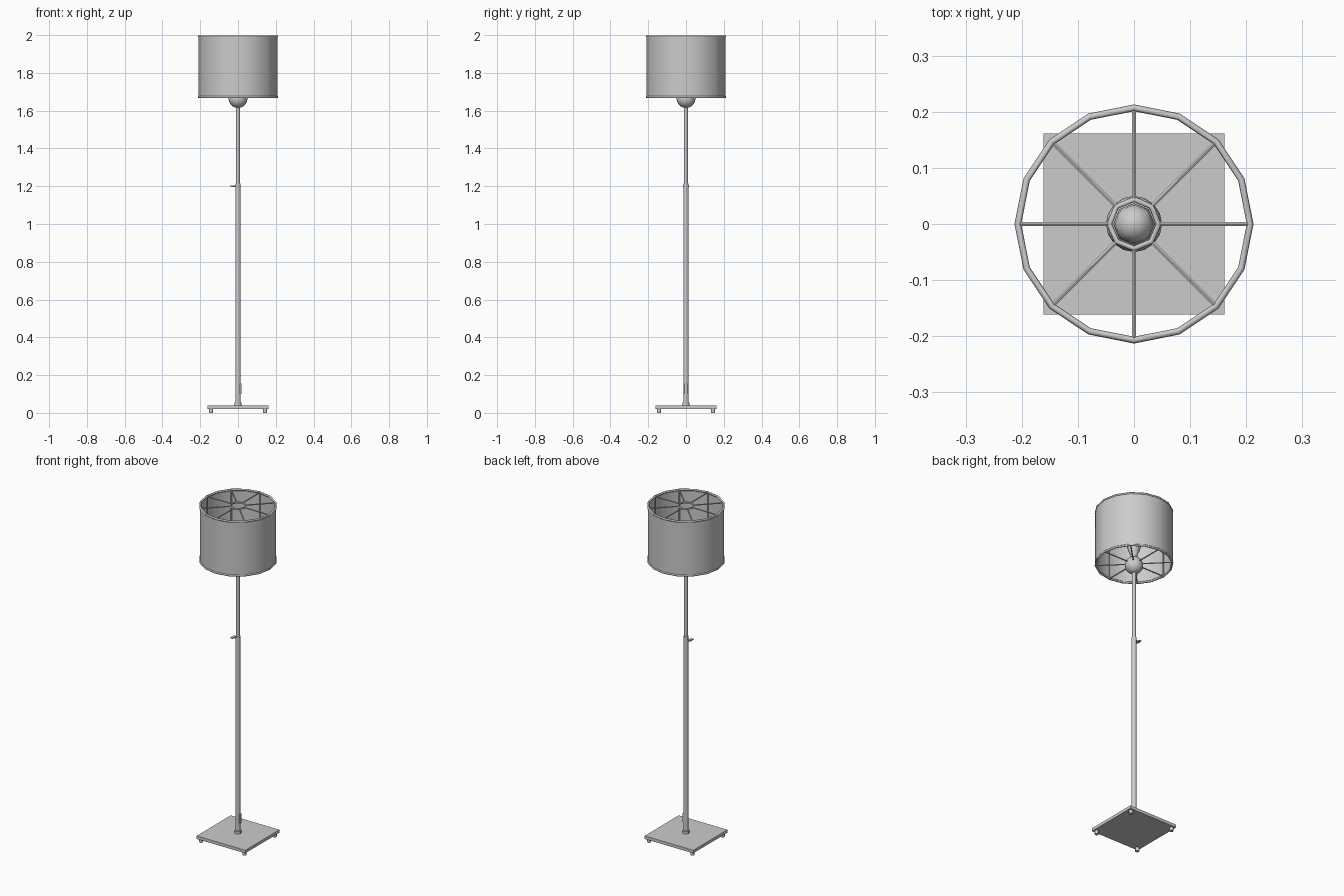
import bpy, math
from mathutils import Vector

cube = bpy.data.objects.get("Cube")
if cube:
    bpy.data.objects.remove(cube, do_unlink=True)

# One neutral grey for the whole lamp
grey = bpy.data.materials.new("light grey")
grey.use_nodes = True
grey.diffuse_color = (0.6, 0.6, 0.6, 1)
grey.node_tree.nodes["Principled BSDF"].inputs["Base Color"].default_value = grey.diffuse_color


def finish(name, angle=50):
    ob = bpy.context.object
    ob.name = ob.data.name = name
    ob.data.materials.clear()
    ob.data.materials.append(grey)
    bpy.ops.object.shade_smooth_by_angle(angle=math.radians(angle))
    return ob


def rod(name, start, end, radius, sides=8, fill='NGON'):
    a, b = Vector(start), Vector(end)
    turn = (b - a).to_track_quat('Z', 'Y').to_euler()
    bpy.ops.mesh.primitive_cylinder_add(vertices=sides, radius=radius, depth=(b - a).length,
                                        end_fill_type=fill, location=(a + b) / 2, rotation=turn)
    return finish(name)


def ring(name, z, major, minor, sides):
    bpy.ops.mesh.primitive_torus_add(major_segments=sides, minor_segments=6, major_radius=major,
                                     minor_radius=minor, location=(0, 0, z))
    return finish(name, 70)


def box(name, centre, size):
    bpy.ops.mesh.primitive_cube_add(size=1, location=centre)
    bpy.context.object.scale = size
    bpy.ops.object.transform_apply(location=False, rotation=False, scale=True)
    return finish(name)


def lathe(name, profile, sides=8):
    verts, faces = [], []
    for r, z in profile:
        for i in range(sides):
            a = math.tau * i / sides
            verts.append((r * math.cos(a), r * math.sin(a), z))
    for j in range(len(profile) - 1):
        for i in range(sides):
            k = (i + 1) % sides
            faces.append([j * sides + i, j * sides + k, (j + 1) * sides + k, (j + 1) * sides + i])
    faces.append(list(range(sides))[::-1])
    faces.append(list(range((len(profile) - 1) * sides, len(verts))))
    mesh = bpy.data.meshes.new(name)
    mesh.from_pydata(verts, [], faces)
    ob = bpy.data.objects.new(name, mesh)
    bpy.context.collection.objects.link(ob)
    bpy.ops.object.select_all(action='DESELECT')
    ob.select_set(True)
    bpy.context.view_layer.objects.active = ob
    return finish(name, 60)


# Base plate with soft normals, and its four feet
base = box("base_plate", (0, 0, 0.03), (0.322, 0.322, 0.018))
bpy.ops.object.shade_smooth()
for x in (-0.143, 0.143):
    for y in (-0.143, 0.143):
        rod("foot", (x, y, 0), (x, y, 0.022), 0.011)

# Telescopic pole
rod("pole_collar", (0, 0, 0.038), (0, 0, 0.055), 0.019)
rod("lower_pole", (0, 0, 0.04), (0, 0, 1.215), 0.0145)
rod("upper_pole", (0, 0, 1.2), (0, 0, 1.63), 0.0105)

# Height screw and foot switch
rod("height_screw", (-0.01, 0, 1.2), (-0.028, 0, 1.2), 0.004)
box("screw_wing", (-0.031, 0, 1.2), (0.015, 0.03, 0.006))
box("switch", (0.014, 0, 0.128), (0.008, 0.014, 0.055))

# Lamp holder ball and bulb
bpy.ops.mesh.primitive_uv_sphere_add(segments=16, ring_count=10, radius=0.05, location=(0, 0, 1.664))
finish("holder_ball", 60)
lathe("bulb", [(0.017, 1.7), (0.018, 1.725), (0.03, 1.75), (0.037, 1.775),
               (0.034, 1.8), (0.022, 1.818), (0.006, 1.824)])

# Shade wall and wire frame
rod("shade", (0, 0, 1.67), (0, 0, 1.997), 0.21, 16, 'NOTHING').rotation_euler = (0, 0, math.pi / 2)
for label, z in (("top", 1.994), ("bottom", 1.672)):
    ring(label + "_rim", z, 0.207, 0.006, 16)
    ring(label + "_hub", z, 0.044, 0.005, 8)
    for i in range(8):
        a = math.tau * i / 8
        c, s = math.cos(a), math.sin(a)
        rod(label + "_spoke", (0.044 * c, 0.044 * s, z), (0.206 * c, 0.206 * s, z), 0.0037, 6)
        if label == "top":
            rod("shade_strut", (0.205 * c, 0.205 * s, 1.672), (0.205 * c, 0.205 * s, z), 0.0037, 6)
